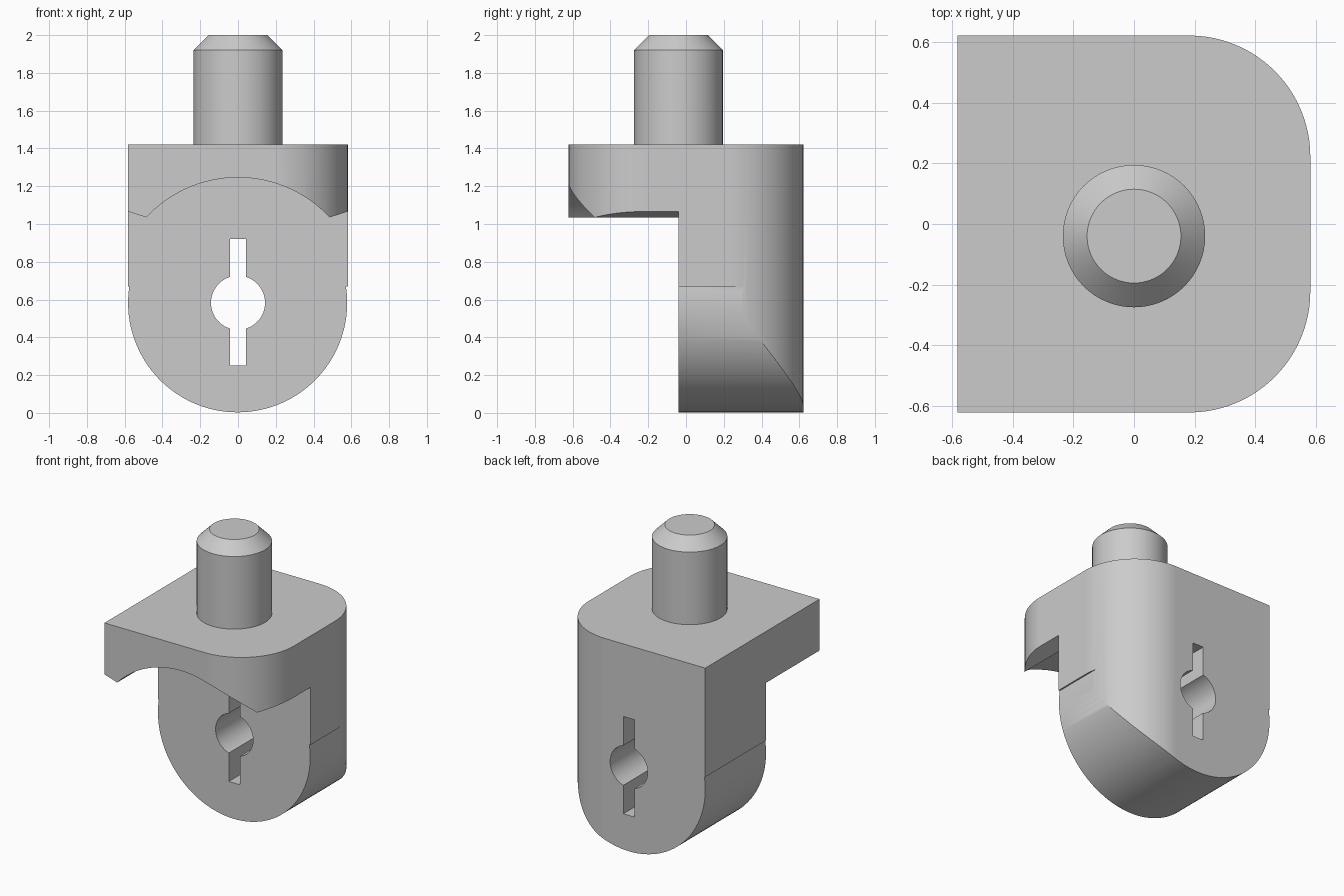
import bpy, bmesh
from math import radians, cos, sin, asin, degrees
from mathutils import Vector

cube = bpy.data.objects.get("Cube")
if cube:
    bpy.data.objects.remove(cube, do_unlink=True)

grey = bpy.data.materials.new("plain grey")
grey.use_nodes = True
colour = (0.6, 0.6, 0.6, 1)
grey.diffuse_color = colour
grey.node_tree.nodes["Principled BSDF"].inputs["Base Color"].default_value = colour


def arc(cx, cy, r, start, end, steps):
    """Points on a circle from start to end, in degrees."""
    angles = [radians(start + (end - start) * i / steps) for i in range(steps + 1)]
    return [(cx + r * cos(a), cy + r * sin(a)) for a in angles]


def finish(name, bm):
    bmesh.ops.recalc_face_normals(bm, faces=bm.faces)
    mesh = bpy.data.meshes.new(name)
    bm.to_mesh(mesh)
    bm.free()
    mesh.materials.append(grey)
    obj = bpy.data.objects.new(name, mesh)
    bpy.context.collection.objects.link(obj)
    return obj


def prism(name, outline, low, high, along_y=False):
    """Extrude a closed outline along z, or along y for a front profile."""
    bm = bmesh.new()
    place = (lambda a, b: (a, low, b)) if along_y else (lambda a, b: (a, b, low))
    face = bm.faces.new([bm.verts.new(place(a, b)) for a, b in outline])
    geom = bmesh.ops.extrude_face_region(bm, geom=[face])["geom"]
    shift = Vector((0, high - low, 0)) if along_y else Vector((0, 0, high - low))
    bmesh.ops.translate(bm, vec=shift, verts=[v for v in geom if isinstance(v, bmesh.types.BMVert)])
    return finish(name, bm)


def activate(obj):
    bpy.ops.object.select_all(action='DESELECT')
    obj.select_set(True)
    bpy.context.view_layer.objects.active = obj


def cut(obj, cutter):
    cutter.hide_render = True
    mod = obj.modifiers.new("cut", 'BOOLEAN')
    mod.operation, mod.solver, mod.object = 'DIFFERENCE', 'EXACT', cutter
    activate(obj)
    bpy.ops.object.modifier_apply(modifier=mod.name)
    bpy.data.objects.remove(cutter, do_unlink=True)


def smooth(obj):
    activate(obj)
    bpy.ops.object.shade_smooth_by_angle(angle=radians(30))
    obj.modifiers.new("flat faces", 'WEIGHTED_NORMAL').keep_sharp = True


# Body: block rounded on the +x corners
W, D, R, TOP = 0.582, 0.622, 0.40, 1.42
HUB = 0.583          # height of the disc centre
STEP = 0.67          # height where the round end begins
FRONT = -0.04        # front face of the leg
plan = ([(-W, -D)] + arc(W - R, -D + R, R, -90, 0, 24)
        + arc(W - R, D - R, R, 0, 90, 24) + [(-W, D)])
body = prism("body", plan, -0.1, TOP)

# Arched underside of the front overhang
rise = degrees(asin((1.035 - HUB) / 0.663))
arch = arc(0, HUB, 0.663, rise, 180 - rise, 32)
cut(body, prism("arch_cutter", [(-1, -0.5), (1, -0.5), (1, 1.2)] + arch + [(-1, 1.2)],
                -1, FRONT, True))

# Round lower end of the leg
dip = degrees(asin((STEP - HUB) / HUB))
bowl = arc(-0.002, HUB, HUB - 0.003, 180 - dip, 360 + dip, 64)
cut(body, prism("round_end_cutter", [(-1, -0.5), (-1, STEP)] + bowl + [(1, STEP), (1, -0.5)],
                -0.2, 1, True))

# Keyhole: round hole with a slot above and below
half, hole = 0.042, 0.143
side = degrees(asin(half / hole))
keyhole = ([(half, 0.25)] + arc(0, HUB, hole, -90 + side, 90 - side, 24) + [(half, 0.92), (-half, 0.92)]
           + arc(0, HUB, hole, 90 + side, 270 - side, 24) + [(-half, 0.25)])
cut(body, prism("keyhole_cutter", keyhole, -1, 1, True))
smooth(body)

# Pin with a chamfered tip
pin = prism("pin", arc(0, FRONT, 0.235, 0, 354.375, 63), TOP - 0.02, 1.92)
bm = bmesh.new()
bm.from_mesh(pin.data)
end = max(bm.faces, key=lambda f: f.calc_center_median().z)
bmesh.ops.inset_region(bm, faces=[end], thickness=0.08, depth=0, use_even_offset=True)
bmesh.ops.translate(bm, vec=(0, 0, 0.08), verts=end.verts)
bm.to_mesh(pin.data)
bm.free()
smooth(pin)
